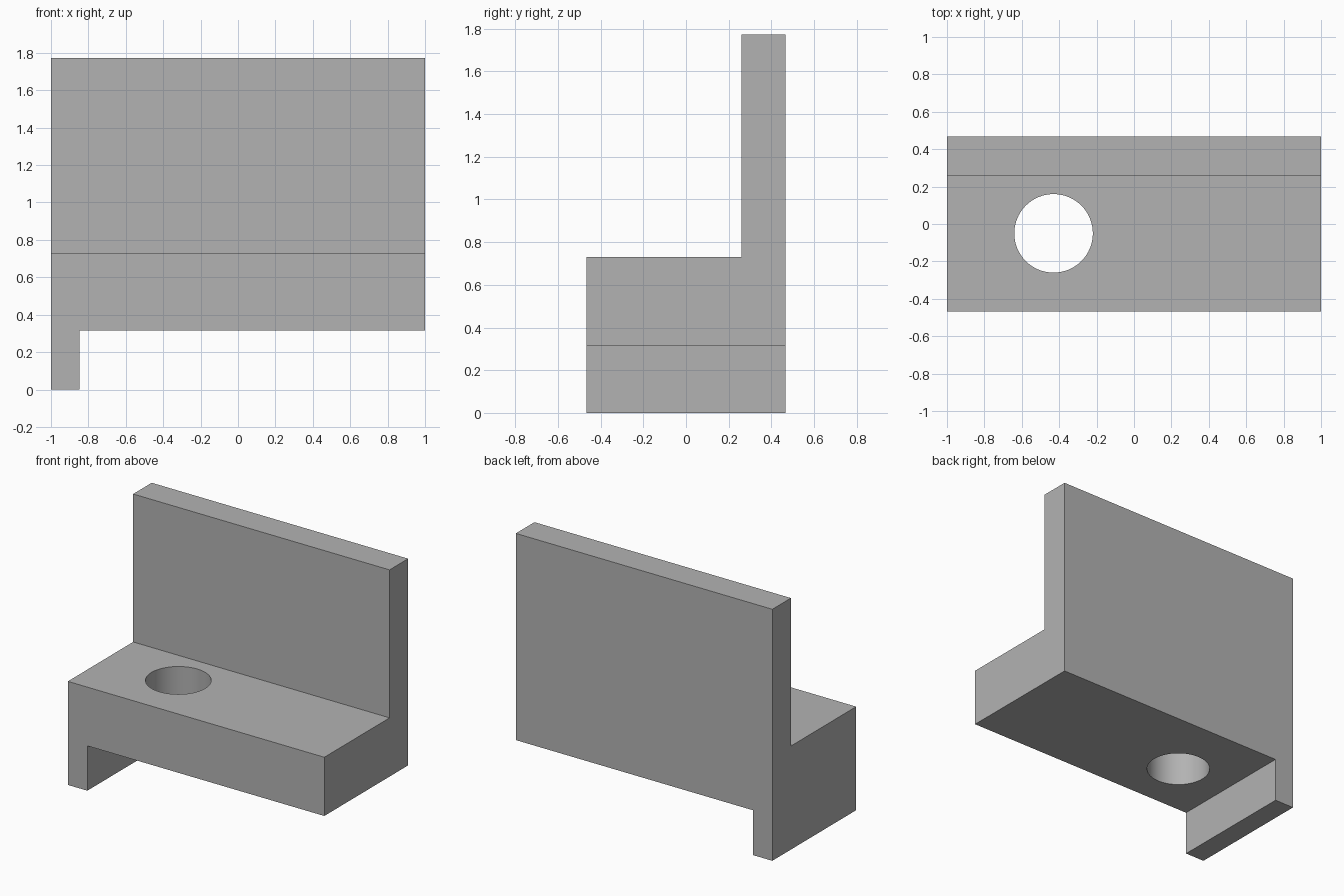
import bpy
import bmesh
import math

cube = bpy.data.objects.get("Cube")
if cube:
    bpy.data.objects.remove(cube, do_unlink=True)

# Main dimensions
HALF_X, HALF_Y = 1.0, 0.467
BASE_Z, SEAT_Z, TOP_Z = 0.316, 0.73, 1.773
WALL_Y = 0.26
LIP_X = -0.848

grey = bpy.data.materials.new("plain grey")
grey.use_nodes = True
colour = (0.45, 0.45, 0.45, 1)
grey.diffuse_color = colour
grey.node_tree.nodes["Principled BSDF"].inputs["Base Color"].default_value = colour


def make_object(name, bm):
    bmesh.ops.recalc_face_normals(bm, faces=bm.faces[:])
    mesh = bpy.data.meshes.new(name)
    bm.to_mesh(mesh)
    bm.free()
    mesh.materials.append(grey)
    obj = bpy.data.objects.new(name, mesh)
    bpy.context.collection.objects.link(obj)
    return obj


def prism_x(name, profile, x0, x1):
    """Extrude a (y, z) profile from x0 to x1."""
    bm = bmesh.new()
    face = bm.faces.new([bm.verts.new((x0, y, z)) for y, z in profile])
    grown = bmesh.ops.extrude_face_region(bm, geom=[face])["geom"]
    verts = [v for v in grown if isinstance(v, bmesh.types.BMVert)]
    bmesh.ops.translate(bm, verts=verts, vec=(x1 - x0, 0, 0))
    return make_object(name, bm)


def cut(target, cutter):
    cutter.hide_render = True
    mod = target.modifiers.new(cutter.name, 'BOOLEAN')
    mod.operation = 'DIFFERENCE'
    mod.solver = 'EXACT'
    mod.object = cutter
    bpy.context.view_layer.objects.active = target
    bpy.ops.object.modifier_apply(modifier=mod.name)
    bpy.data.objects.remove(cutter, do_unlink=True)


# L-shaped body: thick base with an upright back wall
bracket = prism_x("angle_bracket", [
    (-HALF_Y, 0), (HALF_Y, 0), (HALF_Y, TOP_Z),
    (WALL_Y, TOP_Z), (WALL_Y, SEAT_Z), (-HALF_Y, SEAT_Z)], -HALF_X, HALF_X)

# Undercut that leaves the hanging lip on one end
cut(bracket, prism_x("undercut", [
    (-1, -1), (1, -1), (1, BASE_Z), (-1, BASE_Z)], LIP_X, 2))

# Round through hole in the base
bm = bmesh.new()
bmesh.ops.create_cone(bm, cap_ends=True, segments=64,
                      radius1=0.21, radius2=0.21, depth=1)
bmesh.ops.translate(bm, verts=bm.verts[:], vec=(-0.43, -0.05, 0.6))
cut(bracket, make_object("hole_cutter", bm))

# Smooth hole wall, crisp outer edges
bpy.ops.object.select_all(action='DESELECT')
bracket.select_set(True)
bpy.context.view_layer.objects.active = bracket
bpy.ops.object.shade_smooth_by_angle(angle=math.radians(30))
